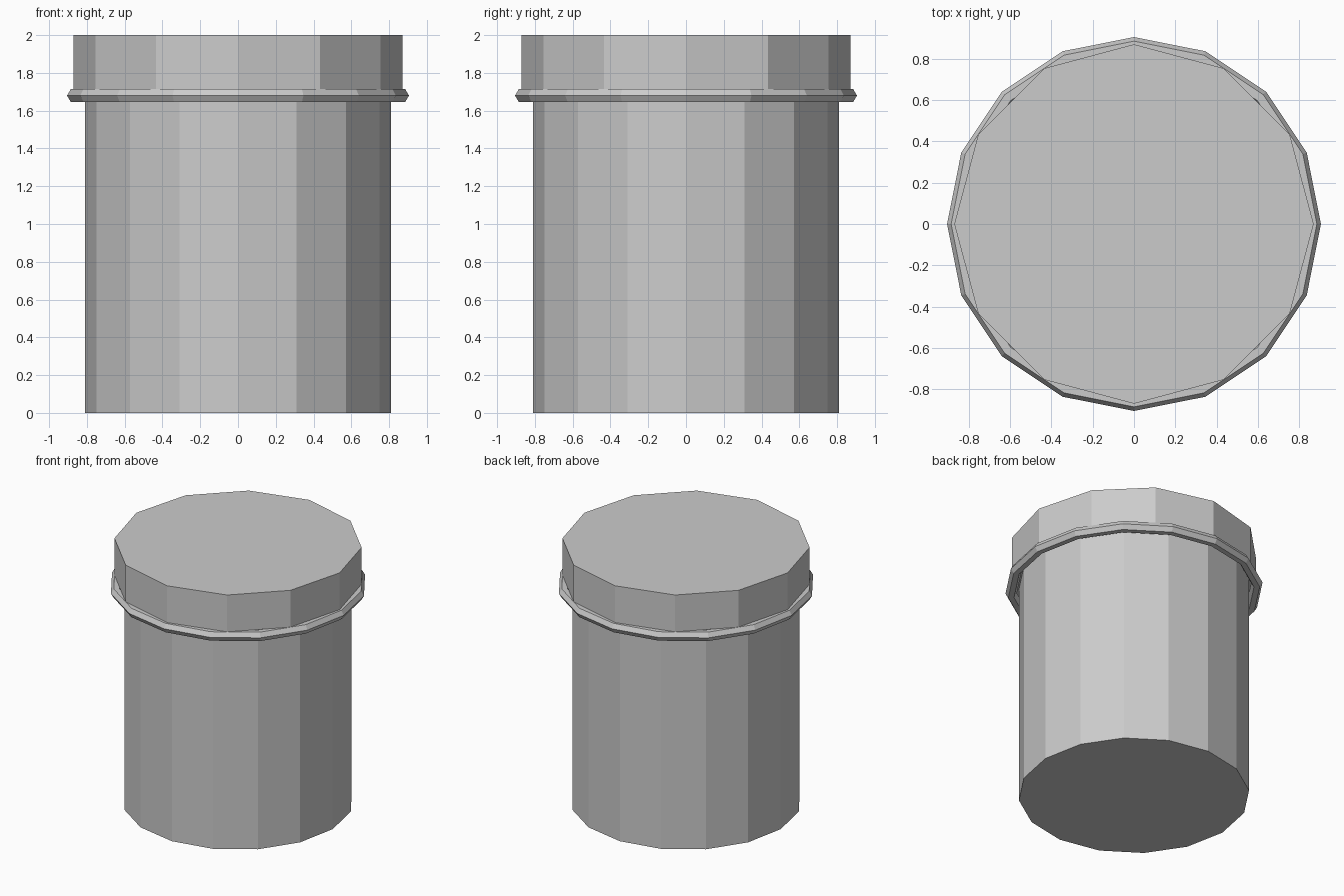
import bpy

if "Cube" in bpy.data.objects:
    bpy.data.objects.remove(bpy.data.objects["Cube"])


def cylinder(name, sides, radius, z0, z1):
    bpy.ops.mesh.primitive_cylinder_add(vertices=sides, radius=radius, depth=z1 - z0,
                                        location=(0, 0, (z0 + z1) / 2))
    bpy.context.object.name = name


# Jar body: 16-sided
cylinder("jar_body", 16, 0.81, 0.0, 1.71)

# Lid: 12-sided, slightly wider than the body
cylinder("lid", 12, 0.87, 1.715, 2.0)

# Rim ring: faceted torus under the lid
bpy.ops.mesh.primitive_torus_add(major_segments=16, minor_segments=6,
                                 major_radius=0.865, minor_radius=0.04,
                                 location=(0, 0, 1.68))
bpy.context.object.name = "rim_ring"
for p in bpy.context.object.data.polygons:
    p.use_smooth = False
